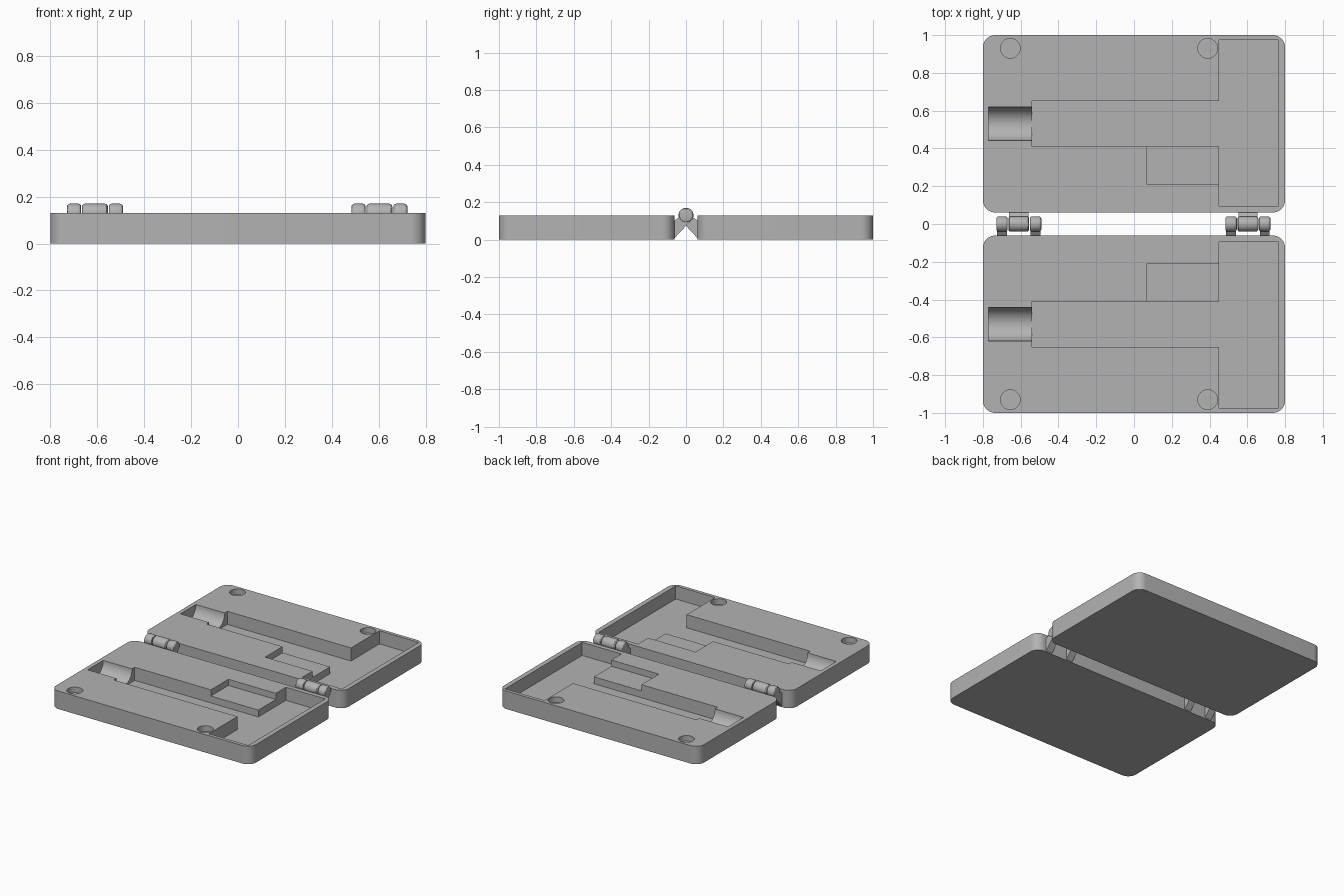
import bpy, bmesh, math
from mathutils import Matrix

if "Cube" in bpy.data.objects:
    bpy.data.objects.remove(bpy.data.objects["Cube"], do_unlink=True)

GREY = (0.45, 0.45, 0.45, 1)
grey = bpy.data.materials.new("plain grey")
grey.use_nodes = True
grey.diffuse_color = GREY
grey.node_tree.nodes["Principled BSDF"].inputs["Base Color"].default_value = GREY

TOP = 0.13      # rim height, also the hinge axis height
FLOOR = 0.035   # pocket floor
ABOVE = 0.2     # cutters end above the rim


def finish(name, bm):
    bmesh.ops.recalc_face_normals(bm, faces=bm.faces)
    mesh = bpy.data.meshes.new(name)
    bm.to_mesh(mesh)
    bm.free()
    obj = bpy.data.objects.new(name, mesh)
    bpy.context.collection.objects.link(obj)
    mesh.materials.append(grey)
    return obj


def extrude(name, points, vector):
    """Prism from a closed outline of 3D points."""
    bm = bmesh.new()
    face = bm.faces.new([bm.verts.new(p) for p in points])
    moved = bmesh.ops.extrude_face_region(bm, geom=[face])["geom"]
    bmesh.ops.translate(bm, vec=vector,
                        verts=[v for v in moved if isinstance(v, bmesh.types.BMVert)])
    return finish(name, bm)


def slab(name, outline, z0, z1):
    return extrude(name, [(x, y, z0) for x, y in outline], (0, 0, z1 - z0))


def box(name, x0, x1, y0, y1, z0, z1):
    return slab(name, [(x0, y0), (x1, y0), (x1, y1), (x0, y1)], z0, z1)


def cylinder(name, radius, length, centre, along_x=False, bevel=0):
    bm = bmesh.new()
    bmesh.ops.create_cone(bm, cap_ends=True, segments=48, radius1=radius,
                          radius2=radius, depth=length)
    if bevel:
        rims = [e for e in bm.edges if abs(e.verts[0].co.z - e.verts[1].co.z) < 1e-5]
        bmesh.ops.bevel(bm, geom=rims, offset=bevel, segments=3, profile=0.5, affect='EDGES')
    turn = Matrix.Rotation(math.pi / 2, 4, 'Y') if along_x else Matrix()
    bmesh.ops.transform(bm, matrix=Matrix.Translation(centre) @ turn, verts=bm.verts)
    return finish(name, bm)


def rounded_rect(x0, x1, y0, y1, r, steps=10):
    corners = [(x1 - r, y1 - r), (x0 + r, y1 - r), (x0 + r, y0 + r), (x1 - r, y0 + r)]
    return [(cx + r * math.cos(math.pi / 2 * (q + i / steps)),
             cy + r * math.sin(math.pi / 2 * (q + i / steps)))
            for q, (cx, cy) in enumerate(corners) for i in range(steps + 1)]


def combine(obj, others, operation):
    for other in others:
        other.hide_render = True
        mod = obj.modifiers.new("combine", 'BOOLEAN')
        mod.operation, mod.object, mod.solver = operation, other, 'EXACT'
    bpy.context.view_layer.update()
    result = bpy.data.meshes.new_from_object(
        obj.evaluated_get(bpy.context.evaluated_depsgraph_get()))
    obj.modifiers.clear()
    obj.data = result
    for other in others:
        bpy.data.objects.remove(other, do_unlink=True)


def smooth(obj):
    bpy.ops.object.select_all(action='DESELECT')
    obj.select_set(True)
    bpy.context.view_layer.objects.active = obj
    bpy.ops.object.shade_smooth_by_angle(angle=math.radians(30))


# Case halves, each with its pockets, mirrored across the hinge line
for side, name in ((1, "back"), (-1, "front")):
    tray = slab(name + "_tray", [(x, side * y) for x, y in
                                 rounded_rect(-0.8, 0.8, 0.061, 1.0, 0.065)], 0, TOP)
    pocket = [(-0.54, 0.41), (0.45, 0.41), (0.45, 0.095), (0.765, 0.095),
              (0.765, 0.975), (0.45, 0.975), (0.45, 0.65), (-0.54, 0.65)]
    cutters = [
        slab("pocket_cutter", [(x, side * y) for x, y in pocket], FLOOR, ABOVE),
        box("ledge_cutter", 0.07, 0.5, side * 0.21, side * 0.45, 0.085, ABOVE),
        cylinder("cradle_cutter", 0.089, 0.25, (-0.645, side * 0.53, TOP), along_x=True),
    ]
    for x in (-0.655, 0.39):
        cutters.append(cylinder("magnet_cutter", 0.052, 0.1, (x, side * 0.93, TOP + 0.01)))
    combine(tray, cutters, 'DIFFERENCE')
    smooth(tray)

# Hinges: outer knuckles belong to the front half, middle ones to the back half
for hinge, centre in (("right", -0.61), ("left", 0.603)):
    for part, offset, width, side in (("inner", -0.089, 0.06, -1),
                                      ("middle", 0, 0.11, 1),
                                      ("outer", 0.089, 0.06, -1)):
        x = centre + offset
        label = f"{hinge}_{part}"
        smooth(cylinder(label + "_knuckle", 0.04, width, (x, 0, TOP), True, 0.012))
        arm = [(-0.034, 0.11), (0.064, 0.005), (0.064, 0.1), (0.03, 0.125), (-0.034, 0.125)]
        half = width / 2 - 0.004
        extrude(label + "_arm", [(x - half, side * y, z) for y, z in arm], (2 * half, 0, 0))
